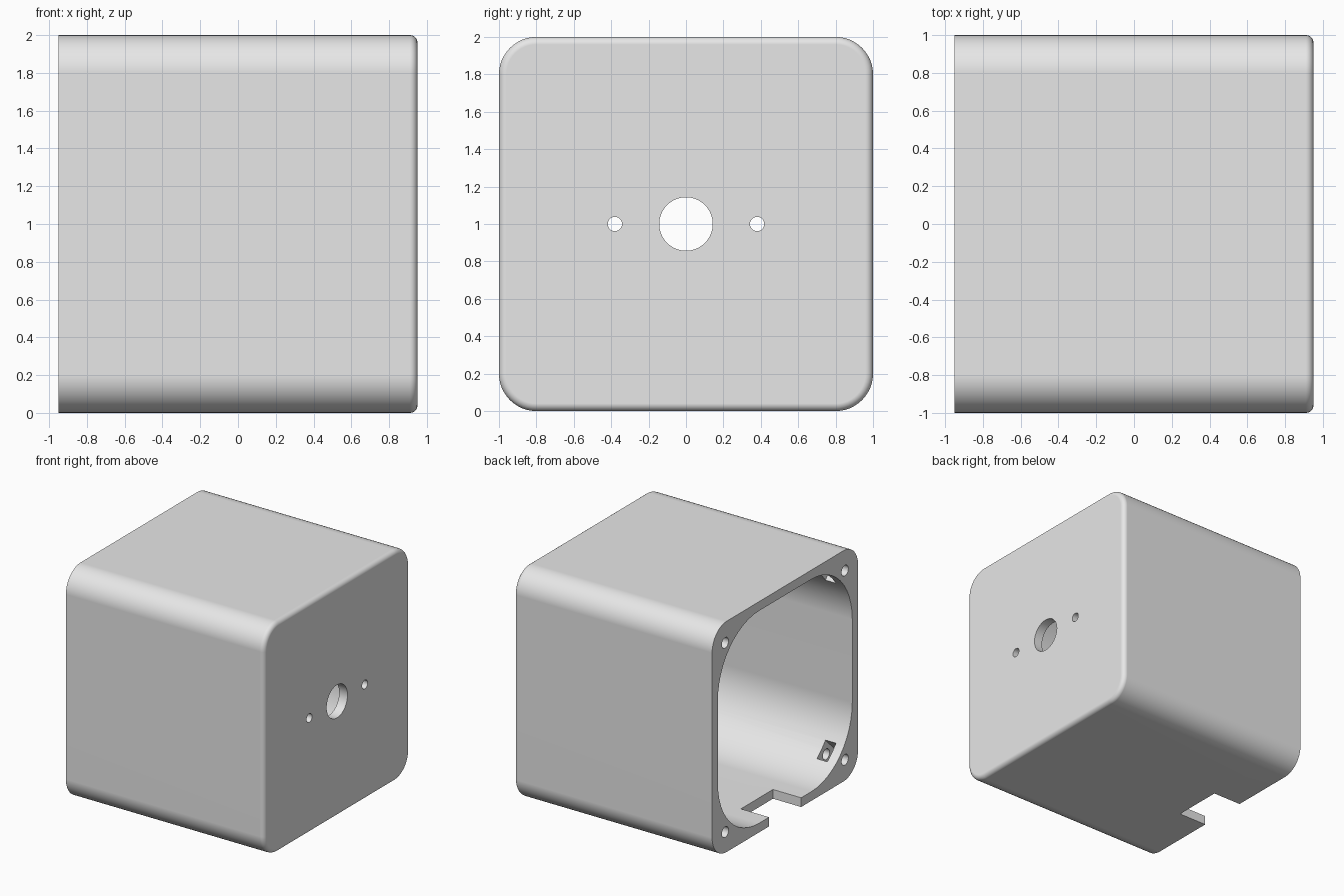
import bpy, bmesh
from math import pi, cos, sin, radians
from mathutils import Matrix, Vector

cube = bpy.data.objects.get("Cube")
if cube:
    bpy.data.objects.remove(cube, do_unlink=True)

MID = 1.0        # height of the box axis
HALF_X = 0.95    # half the length of the box
WALL = 0.08
FILLET = 0.04    # rounding around the closed end

grey = bpy.data.materials.new("plain grey")
grey.use_nodes = True
grey.diffuse_color = (0.8, 0.8, 0.8, 1)
grey.node_tree.nodes["Principled BSDF"].inputs["Base Color"].default_value = (0.8, 0.8, 0.8, 1)


def add_object(name, bm):
    bmesh.ops.recalc_face_normals(bm, faces=bm.faces)
    mesh = bpy.data.meshes.new(name)
    bm.to_mesh(mesh)
    bm.free()
    mesh.materials.append(grey)
    obj = bpy.data.objects.new(name, mesh)
    bpy.context.collection.objects.link(obj)
    return obj


def rounded_square(half, radius, steps=12):
    """Outline in the y-z plane with four rounded corners."""
    points = []
    for corner in range(4):
        turn = corner * pi / 2
        centre = Vector((half - radius, 0)), Vector((0, half - radius))
        for i in range(steps + 1):
            a = i / steps * pi / 2
            p = centre[0] + centre[1] + radius * Vector((cos(a), sin(a)))
            points.append((p.x * cos(turn) - p.y * sin(turn),
                           p.x * sin(turn) + p.y * cos(turn)))
    return points


def loft(name, sections):
    """Skin rounded squares given as (x, half size, corner radius)."""
    bm = bmesh.new()
    rings = [[bm.verts.new((x, y, z + MID)) for y, z in rounded_square(half, r)]
             for x, half, r in sections]
    count = len(rings[0])
    for a, b in zip(rings, rings[1:]):
        for i in range(count):
            j = (i + 1) % count
            bm.faces.new((a[i], a[j], b[j], b[i]))
    bm.faces.new(rings[0])
    bm.faces.new(rings[-1])
    return add_object(name, bm)


def rod(name, x0, x1, y, z, radius):
    bm = bmesh.new()
    place = Matrix.Translation(((x0 + x1) / 2, y, z)) @ Matrix.Rotation(pi / 2, 4, 'Y')
    bmesh.ops.create_cone(bm, cap_ends=True, segments=40, radius1=radius,
                          radius2=radius, depth=x1 - x0, matrix=place)
    return add_object(name, bm)


def block(name, centre, size, tilt=0):
    bm = bmesh.new()
    place = (Matrix.Translation(centre) @ Matrix.Rotation(tilt, 4, 'X')
             @ Matrix.Diagonal((*size, 1)))
    bmesh.ops.create_cube(bm, size=1, matrix=place)
    return add_object(name, bm)


# Outer body, with a small fillet around the closed end
sections = [(-HALF_X, 1, 0.2)]
for i in range(7):
    a = i / 6 * pi / 2
    inset = FILLET * (1 - cos(a))
    sections.append((HALF_X - FILLET + FILLET * sin(a), 1 - inset, 0.2 - inset))
housing = loft("housing", sections)

# Cavity, cable notch and the three holes in the closed end
cutters = [
    loft("cavity_cutter", [(-1.1, 1 - WALL, 0.56), (HALF_X - WALL, 1 - WALL, 0.56)]),
    block("notch_cutter", (-HALF_X, 0, 0.05), (0.54, 0.44, 0.3)),
    rod("centre_hole_cutter", 0.8, 1.1, 0, MID, 0.143),
]
for side in (-1, 1):
    cutters.append(rod("side_hole_cutter", 0.8, 1.1, side * 0.38, MID, 0.038))

# Corner screw holes and the nut pockets that cross them
for sy in (-1, 1):
    for sz in (-1, 1):
        cutters.append(rod("screw_hole_cutter", -1.1, -0.55,
                           sy * 0.82, MID + sz * 0.82, 0.046))
        cutters.append(block("nut_pocket_cutter",
                             (-0.82, sy * 0.8, MID + sz * 0.8),
                             (0.1, 0.165, 0.23), -sy * sz * pi / 4))

bpy.ops.object.select_all(action='DESELECT')
bpy.context.view_layer.objects.active = housing
housing.select_set(True)
for cutter in cutters:
    cutter.hide_render = True
    cut = housing.modifiers.new("cut", 'BOOLEAN')
    cut.operation = 'DIFFERENCE'
    cut.solver = 'EXACT'
    cut.object = cutter
    bpy.ops.object.modifier_apply(modifier=cut.name)
    bpy.data.objects.remove(cutter, do_unlink=True)

# Smooth rounded surfaces, crisp rims, flat sides
bpy.ops.object.shade_smooth_by_angle(angle=radians(30))
weighted = housing.modifiers.new("flat_sides", 'WEIGHTED_NORMAL')
weighted.keep_sharp = True
